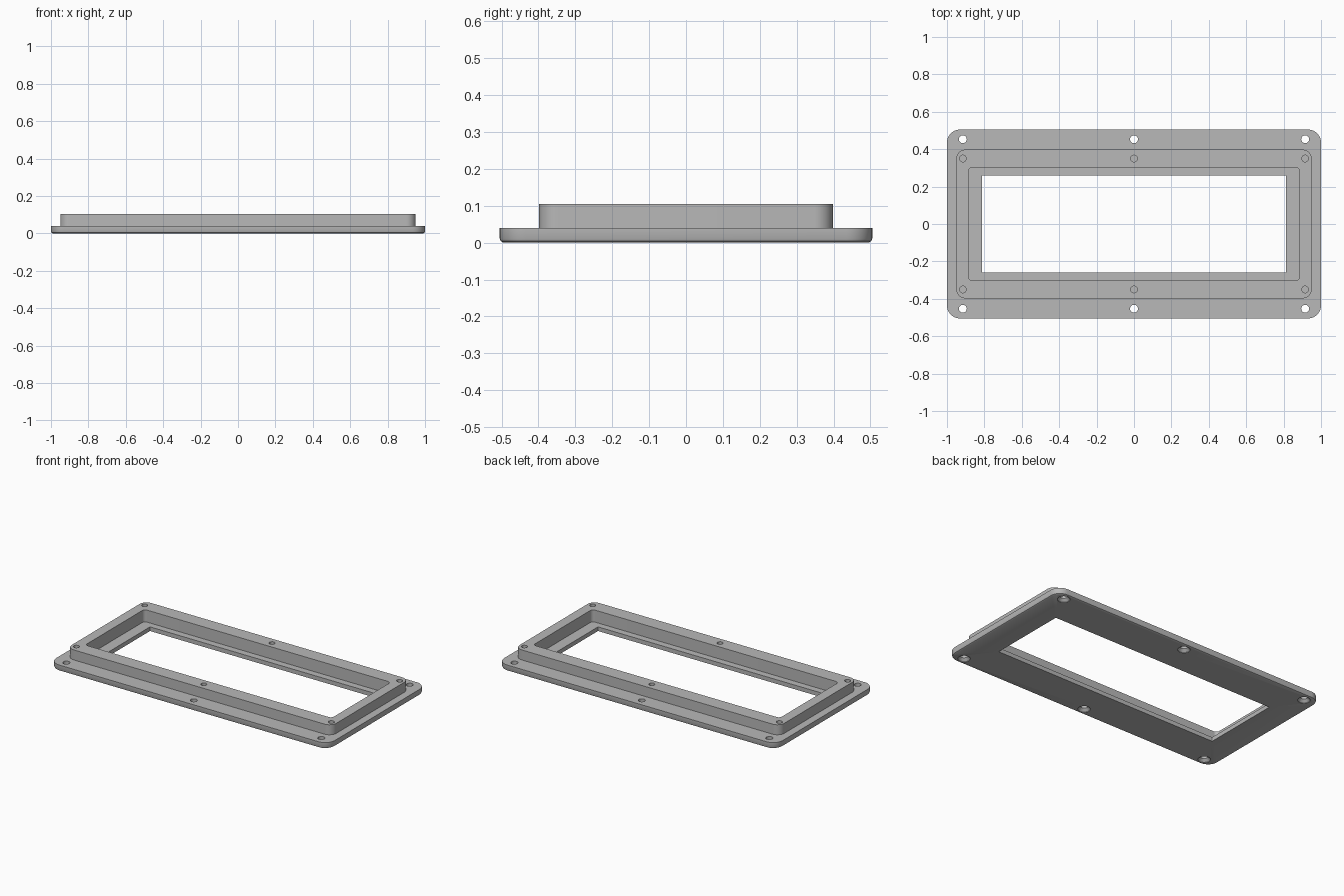
import bpy, bmesh
from math import sin, cos, pi, radians

cube = bpy.data.objects.get("Cube")
if cube:
    bpy.data.objects.remove(cube)

grey = bpy.data.materials.new("plain grey")
grey.use_nodes = True
colour = (0.48, 0.48, 0.48, 1)
grey.diffuse_color = colour
grey.node_tree.nodes["Principled BSDF"].inputs["Base Color"].default_value = colour


def rounded_rect(bm, half_x, half_y, r, z, steps=10):
    """Ring of vertices around a rounded rectangle."""
    ring = []
    for corner, (sx, sy) in enumerate([(1, 1), (-1, 1), (-1, -1), (1, -1)]):
        for i in range(steps + 1):
            a = (corner + i / steps) * pi / 2
            ring.append(bm.verts.new((sx * (half_x - r) + r * cos(a),
                                      sy * (half_y - r) + r * sin(a), z)))
    return ring


def circle(bm, x, y, r, z, n=32):
    return [bm.verts.new((x + r * cos(2 * pi * i / n), y + r * sin(2 * pi * i / n), z))
            for i in range(n)]


def bridge(bm, a, b):
    n = len(a)
    for i in range(n):
        j = (i + 1) % n
        bm.faces.new((a[i], a[j], b[j], b[i]))


def make_object(name, bm):
    bmesh.ops.recalc_face_normals(bm, faces=bm.faces)
    mesh = bpy.data.meshes.new(name)
    bm.to_mesh(mesh)
    bm.free()
    mesh.materials.append(grey)
    obj = bpy.data.objects.new(name, mesh)
    bpy.context.collection.objects.link(obj)
    return obj


# Frame: flange, raised rim, pocket and window as one closed section
FLANGE, RIM, LEDGE = 0.04, 0.105, 0.027
section = [
    (0.813, 0.259, 0.004, 0),
    (0.99, 0.495, 0.06, 0),
    (0.997, 0.502, 0.067, 0.004),
    (1.0, 0.505, 0.07, 0.011),
    (1.0, 0.505, 0.07, FLANGE),
    (0.95, 0.398, 0.05, FLANGE),
    (0.95, 0.398, 0.05, RIM),
    (0.885, 0.303, 0.022, RIM),
    (0.885, 0.303, 0.022, LEDGE),
    (0.813, 0.259, 0.004, LEDGE),
]
bm = bmesh.new()
rings = [rounded_rect(bm, *s) for s in section]
for a, b in zip(rings, rings[1:] + rings[:1]):
    bridge(bm, a, b)
frame = make_object("mounting_frame", bm)

# Cutters: countersunk flange holes and blind rim holes
flange_hole = [(0.037, -0.01), (0.037, 0.003), (0.021, 0.019), (0.021, 0.06)]
rim_hole = [(0.018, 0.05), (0.018, 0.12)]
bm = bmesh.new()
for x in (-0.915, 0, 0.915):
    for side in (-1, 1):
        for y, profile in ((0.453, flange_hole), (0.35, rim_hole)):
            loops = [circle(bm, x, side * y, r, z) for r, z in profile]
            for a, b in zip(loops, loops[1:]):
                bridge(bm, a, b)
            bm.faces.new(loops[0])
            bm.faces.new(loops[-1])
cutter = make_object("hole_cutter", bm)
cutter.hide_render = True

# Cut the holes, then discard the cutter
cut = frame.modifiers.new("screw_holes", "BOOLEAN")
cut.operation = "DIFFERENCE"
cut.solver = "EXACT"
cut.object = cutter
bpy.ops.object.select_all(action="DESELECT")
bpy.context.view_layer.objects.active = frame
frame.select_set(True)
bpy.ops.object.modifier_apply(modifier=cut.name)
bpy.data.objects.remove(cutter)
bpy.ops.object.shade_smooth_by_angle(angle=radians(30))
